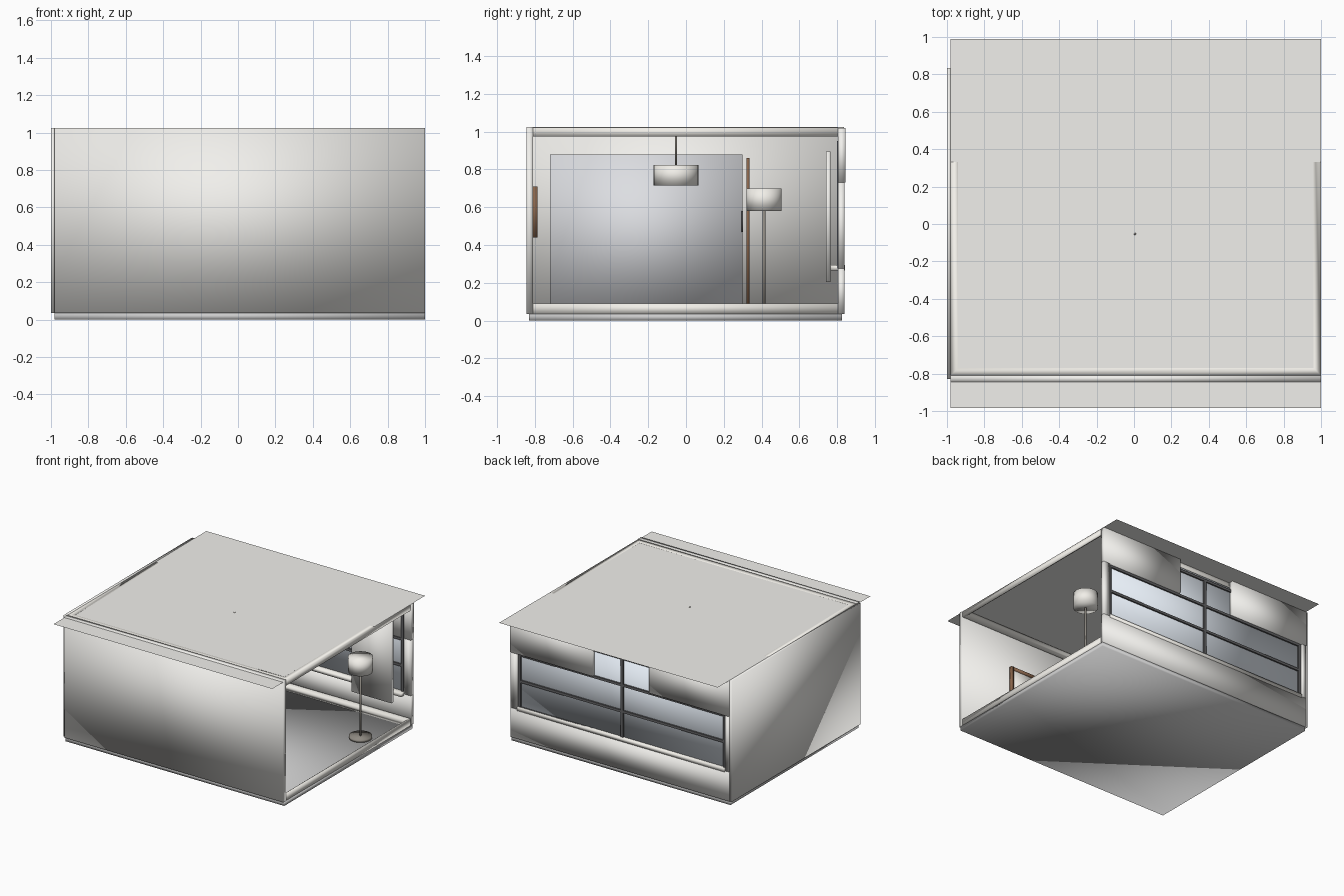
import bpy, bmesh, math
from mathutils import Vector

if "Cube" in bpy.data.objects:
    bpy.data.objects.remove(bpy.data.objects["Cube"])


def material(name, rgb):
    m = bpy.data.materials.new(name)
    m.diffuse_color = (*rgb, 1)
    m.use_nodes = True
    m.node_tree.nodes["Principled BSDF"].inputs["Base Color"].default_value = m.diffuse_color
    return m


plaster = material("plaster", (0.88, 0.87, 0.84))
cream = material("cream", (0.88, 0.86, 0.81))
floor_mat = material("floor_grey", (0.80, 0.80, 0.79))
wood = material("wood", (0.25, 0.13, 0.07))
glass_mat = material("glass", (0.80, 0.86, 0.93))
dark = material("dark_metal", (0.12, 0.12, 0.125))
bronze = material("bronze", (0.27, 0.25, 0.22))
mirror_mat = material("panel_grey", (0.72, 0.73, 0.76))


def add(name, bm, mat=None, smooth=False):
    bmesh.ops.recalc_face_normals(bm, faces=bm.faces)
    for f in bm.faces:
        f.smooth = smooth
    me = bpy.data.meshes.new(name)
    bm.to_mesh(me)
    bm.free()
    ob = bpy.data.objects.new(name, me)
    bpy.context.collection.objects.link(ob)
    if mat:
        me.materials.append(mat)
    return ob


def box(name, x, y, z, mat=plaster, smooth=True):
    """Soft-shaded box between the given limits."""
    bm = bmesh.new()
    bmesh.ops.create_cube(bm, size=1)
    for v in bm.verts:
        v.co = Vector([(a + b) / 2 + c * (b - a) for (a, b), c in zip((x, y, z), v.co)])
    return add(name, bm, mat, smooth)


def cylinder(name, x, y, z, r, mat):
    bm = bmesh.new()
    bmesh.ops.create_cone(bm, cap_ends=True, segments=32, radius1=r, radius2=r, depth=z[1] - z[0])
    bmesh.ops.translate(bm, verts=bm.verts, vec=(x, y, sum(z) / 2))
    return add(name, bm, mat, True)


def moulding(name, x, y, profile):
    """Sweep an (inset, height) profile round the room with mitred corners."""
    bm = bmesh.new()
    rings = []
    for sx, sy in ((0, 0), (1, 0), (1, 1), (0, 1)):
        rings.append([bm.verts.new((x[sx] + d * (1 - 2 * sx), y[sy] + d * (1 - 2 * sy), h))
                      for d, h in profile])
    n = len(profile)
    for i in range(4):
        a, b = rings[i], rings[(i + 1) % 4]
        for j in range(n):
            k = (j + 1) % n
            bm.faces.new((a[j], a[k], b[k], b[j]))
    return add(name, bm, cream, True)


# floor and walls (right side is open)
box("floor", (-0.98, 1), (-0.83, 0.825), (0, 0.035), floor_mat)
box("front_wall", (-0.98, 1), (-0.845, -0.81), (0.035, 1.025))
box("left_wall", (-1, -0.98), (-0.83, 0.835), (0.035, 1.025))

# back wall around the window
B = (0.805, 0.84)
box("back_wall_lower", (-0.98, 1), B, (0.035, 0.275))
for s, side in ((1, "right"), (-1, "left")):
    outer = 1.0 if s > 0 else 0.98
    box(f"back_wall_post_{side}", sorted((s * 0.94, s * outer)), B, (0.275, 0.73))
    box(f"back_wall_upper_{side}", sorted((s * 0.255, s * outer)), (0.805, 0.845), (0.73, 1.02))
    box(f"blind_{side}", sorted((s * 0.51, s * 0.87)), (0.74, 0.765), (0.205, 0.895))

# thin overhanging ceiling sheet, a hair higher at the back
bm = bmesh.new()
bm.faces.new([bm.verts.new(p) for p in
              ((-0.98, -0.985, 1.017), (1, -0.985, 1.017), (1, 0.99, 1.0245), (-0.98, 0.99, 1.0245))])
add("ceiling", bm, plaster)

# baseboard and crown moulding
room = ((-0.98, 1.0), (-0.81, 0.805))
moulding("baseboard", *room, [(0, 0.035), (0.032, 0.035), (0.032, 0.065), (0.026, 0.08),
                              (0.012, 0.09), (0, 0.09)])
moulding("crown", *room, [(0, 1.022), (0.04, 1.022), (0.038, 1.0), (0.028, 0.985),
                          (0.012, 0.975), (0, 0.975)])

# window: glass, two columns by three rows of bars, sill
F = (0.80, 0.83)
box("window_glass", (-0.93, 0.93), (0.812, 0.818), (0.28, 0.97), glass_mat)
for i, z in enumerate((0.285, 0.505, 0.72, 0.94)):
    box(f"window_rail_{i}", (-0.94, 0.94), F, (z - 0.01, z + 0.01), dark, False)
for i, x in enumerate((-0.927, 0, 0.927)):
    box(f"window_stile_{i}", (x - 0.012, x + 0.012), F, (0.28, 0.95), dark, False)
box("window_sill", (-0.94, 0.94), (0.765, 0.842), (0.265, 0.295), cream)

# wide panel on the left wall with handle, and wooden leaf beside it
box("wall_panel", (-0.965, -0.93), (-0.72, 0.30), (0.05, 0.88), mirror_mat)
box("panel_handle", (-0.93, -0.915), (0.293, 0.303), (0.47, 0.58), dark)
box("wooden_leaf", (-0.97, -0.72), (0.32, 0.335), (0.05, 0.86), wood)

# framed picture on the front wall
px, pz = (0.18, 0.54), (0.44, 0.71)
for i, x in enumerate(((px[0], px[0] + 0.022), (px[1] - 0.022, px[1]))):
    box(f"picture_side_{i}", x, (-0.81, -0.785), pz, wood)
for i, z in enumerate(((pz[0], pz[0] + 0.022), (pz[1] - 0.022, pz[1]))):
    box(f"picture_rail_{i}", (px[0] + 0.022, px[1] - 0.022), (-0.81, -0.785), z, wood)
box("picture", (px[0] + 0.02, px[1] - 0.02), (-0.81, -0.797), (pz[0] + 0.02, pz[1] - 0.02), cream)

# pendant lamp
cylinder("pendant_shade", 0.005, -0.053, (0.715, 0.825), 0.118, cream)
cylinder("pendant_cord", 0.005, -0.053, (0.82, 1.023), 0.006, bronze)

# floor lamp
cylinder("lamp_shade", 0.82, 0.413, (0.58, 0.70), 0.093, cream)
cylinder("lamp_pole", 0.82, 0.413, (0.04, 0.60), 0.008, bronze)
cylinder("lamp_base", 0.82, 0.413, (0.035, 0.055), 0.086, bronze)
